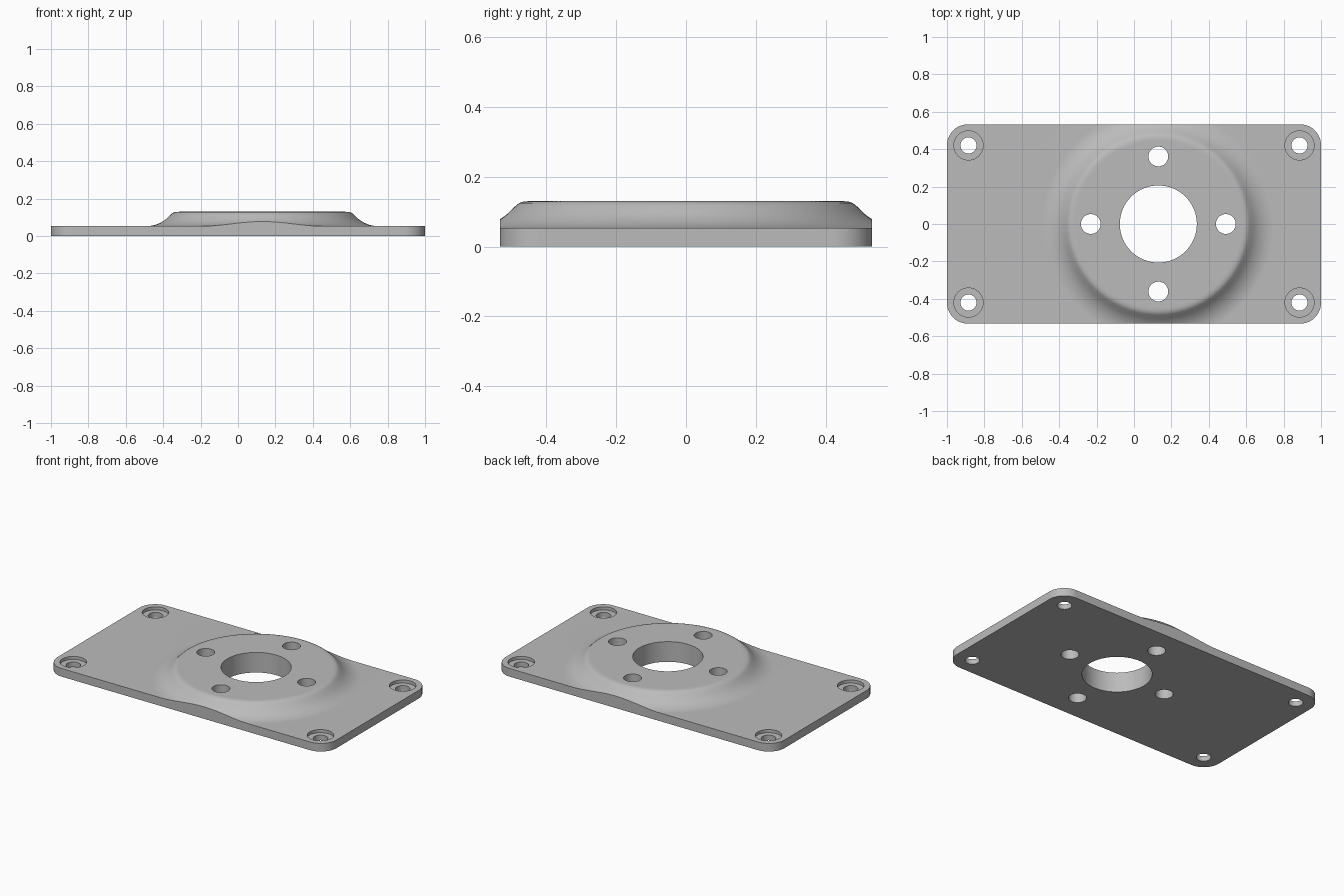
import bpy, bmesh
from math import sin, cos, pi, sqrt

HALF_X, HALF_Y, THICK, TOP = 1.0, 0.533, 0.053, 0.13
BOSS_X = 0.13
HOLE_X, HOLE_Y, CORNER_R = 0.885, 0.42, 0.112

cube = bpy.data.objects.get("Cube")
if cube:
    bpy.data.objects.remove(cube, do_unlink=True)

grey = bpy.data.materials.new("matt_grey")
grey.use_nodes = True
colour = (0.5, 0.5, 0.5, 1)
grey.diffuse_color = colour
grey.node_tree.nodes["Principled BSDF"].inputs["Base Color"].default_value = colour


def loft(name, rings):
    """Closed solid through a list of equal-length vertex rings."""
    bm = bmesh.new()
    loops = [[bm.verts.new(p) for p in ring] for ring in rings]
    n = len(loops[0])
    for a, b in zip(loops, loops[1:]):
        for i in range(n):
            j = (i + 1) % n
            bm.faces.new((a[i], a[j], b[j], b[i]))
    bm.faces.new(loops[0][::-1])
    bm.faces.new(loops[-1])
    bmesh.ops.recalc_face_normals(bm, faces=bm.faces)
    mesh = bpy.data.meshes.new(name)
    bm.to_mesh(mesh)
    bm.free()
    mesh.materials.append(grey)
    obj = bpy.data.objects.new(name, mesh)
    bpy.context.collection.objects.link(obj)
    return obj


def lathe(name, x, y, profile, n):
    """Solid of revolution about a vertical axis, profile of (radius, z)."""
    return loft(name, [[(x + r * cos(2 * pi * i / n), y + r * sin(2 * pi * i / n), z)
                        for i in range(n)] for r, z in profile])


def combine(target, tool, operation):
    mod = target.modifiers.new(operation, "BOOLEAN")
    mod.operation, mod.solver, mod.object = operation, "EXACT", tool
    bpy.context.view_layer.objects.active = target
    bpy.ops.object.modifier_apply(modifier=mod.name)
    bpy.data.objects.remove(tool, do_unlink=True)


# Rounded rectangular block that limits the outline
outline = []
for k, (sx, sy) in enumerate([(1, 1), (-1, 1), (-1, -1), (1, -1)]):
    for i in range(13):
        a = (k + i / 12) * pi / 2
        outline.append((sx * (HALF_X - CORNER_R) + CORNER_R * cos(a),
                        sy * (HALF_Y - CORNER_R) + CORNER_R * sin(a)))
plate = loft("mounting_plate", [[(x, y, z) for x, y in outline] for z in (0, 0.4)])

# Upper surface: flat plate, concave sweep, rounded rim, flat boss top
FOOT, SWEEP = 0.62, 0.165
profile = [(2, -0.2), (2, THICK)]
for i in range(11):
    d = 0.12 * i / 10
    profile.append((FOOT - d, THICK + SWEEP - sqrt(SWEEP ** 2 - d ** 2)))
profile += [(0.486, 0.118), (0.478, 0.124), (0.468, 0.128), (0.457, 0.1295), (0.445, TOP)]
combine(plate, lathe("boss_surface", BOSS_X, 0, profile, 128), "INTERSECT")

# Centre bore and its four bolt holes
combine(plate, lathe("bore", BOSS_X, 0, [(0.206, -1), (0.206, 1)], 64), "DIFFERENCE")
for k in range(4):
    x, y = BOSS_X + 0.361 * cos(k * pi / 2), 0.361 * sin(k * pi / 2)
    combine(plate, lathe("bolt_hole", x, y, [(0.053, -1), (0.053, 1)], 32), "DIFFERENCE")

# Counterbored corner holes
step = [(0.043, -1), (0.043, THICK - 0.02), (0.078, THICK - 0.02), (0.078, 1)]
for sx in (-1, 1):
    for sy in (-1, 1):
        combine(plate, lathe("corner_hole", sx * HOLE_X, sy * HOLE_Y, step, 40), "DIFFERENCE")

# Smooth curved faces, crisp edges
bpy.ops.object.select_all(action="DESELECT")
plate.select_set(True)
bpy.context.view_layer.objects.active = plate
bpy.ops.object.shade_smooth_by_angle(angle=0.5)
weighted = plate.modifiers.new("weighted_normals", "WEIGHTED_NORMAL")
weighted.keep_sharp = True
